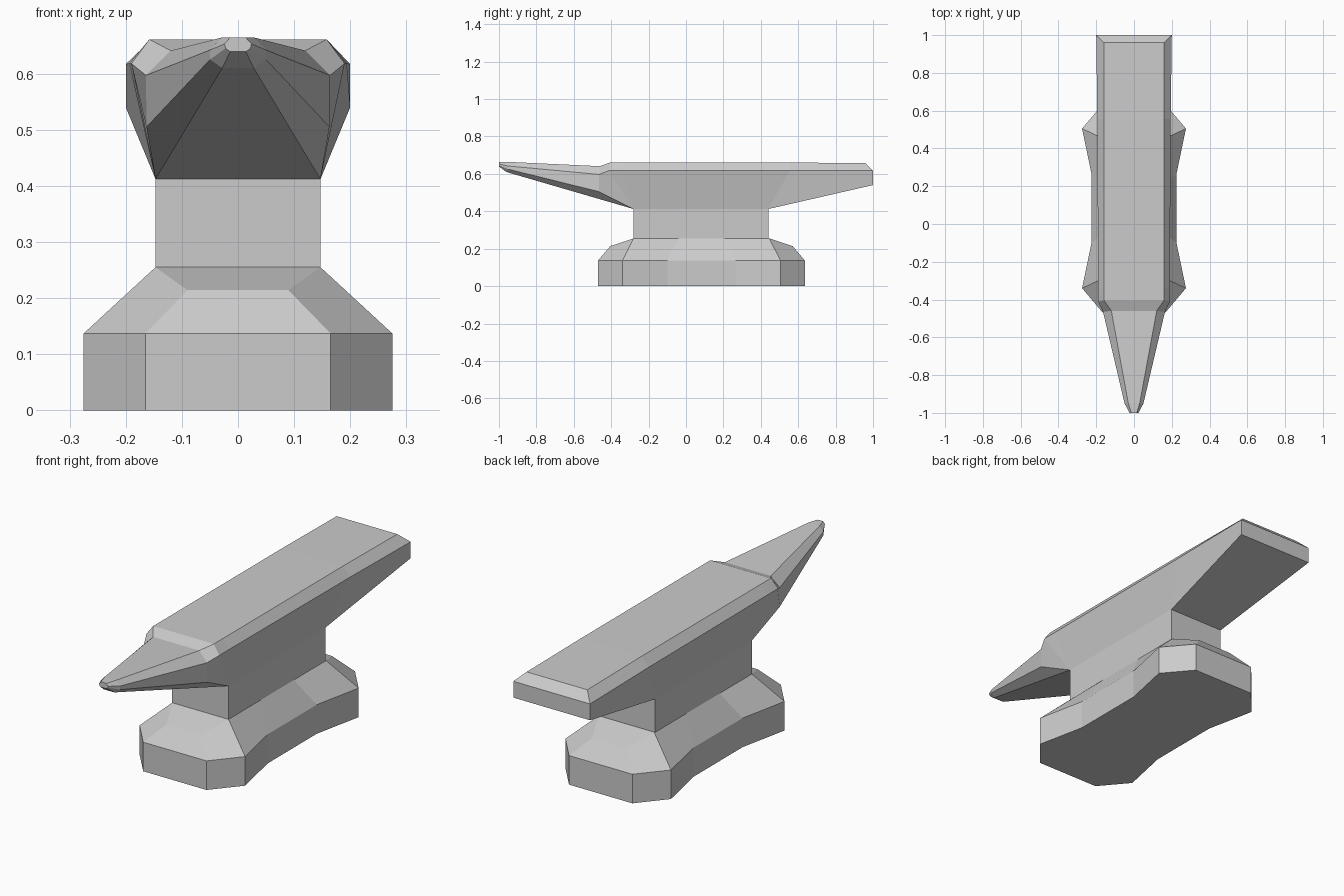
import bpy
import bmesh

default_cube = bpy.data.objects.get("Cube")
if default_cube:
    bpy.data.objects.remove(default_cube, do_unlink=True)

# One plain metal colour for the whole model
metal = bpy.data.materials.new("grey_metal")
metal.use_nodes = True
metal_colour = (0.6, 0.6, 0.6, 1)
metal.diffuse_color = metal_colour
metal.node_tree.nodes["Principled BSDF"].inputs["Base Color"].default_value = metal_colour


class PartBuilder:
    """Collects faces that share corner points, then makes a flat shaded object."""

    def __init__(self, name):
        self.name = name
        self.bm = bmesh.new()
        self.corners = {}

    def corner(self, point):
        if point not in self.corners:
            self.corners[point] = self.bm.verts.new(point)
        return self.corners[point]

    def face(self, points):
        # Corners that coincide are merged, so a quad can become a triangle
        unique = list(dict.fromkeys(points))
        if len(unique) > 2:
            self.bm.faces.new([self.corner(point) for point in unique])

    def loft(self, rings):
        for ring, following in zip(rings, rings[1:]):
            for i in range(len(ring)):
                self.face([ring[i - 1], ring[i], following[i], following[i - 1]])

    def finish(self):
        bmesh.ops.recalc_face_normals(self.bm, faces=self.bm.faces[:])
        mesh = bpy.data.meshes.new(self.name)
        self.bm.to_mesh(mesh)
        self.bm.free()
        mesh.materials.append(metal)
        part = bpy.data.objects.new(self.name, mesh)
        bpy.context.collection.objects.link(part)
        return part


def mirrored_section(half):
    """Closes a half section, listed from top to bottom, across x = 0."""
    return half + [(-x, y, z) for x, y, z in reversed(half)]


# Shared levels and extents of the waist
waist_half_width = 0.147
waist_front, waist_back = -0.28, 0.44
waist_bottom, waist_top = 0.255, 0.412
base_middle = 0.0825
foot_height = 0.137


# Base: splayed foot outline with sloping shoulders
def foot_ring(quarter):
    """Repeats a front quarter of points to the back and to the other side."""
    back = [(x, 2 * base_middle - y, z) for x, y, z in reversed(quarter)]
    return mirrored_section(quarter + back)


foot_outline = [(0.165, -0.47), (0.275, -0.34), (0.225, -0.1)]
ground_ring = foot_ring([(x, y, 0) for x, y in foot_outline])
foot_top_ring = foot_ring([(x, y, foot_height) for x, y in foot_outline])
shoulder_ring = foot_ring([
    (0.09, -0.405, 0.214),
    (waist_half_width, waist_front, waist_bottom),
    (waist_half_width, -0.04, waist_bottom),
])
base = PartBuilder("base")
base.loft([ground_ring, foot_top_ring, shoulder_ring])
base.face(ground_ring)
# The shoulder ring ends in a sloping step at the front and at the back
count = len(shoulder_ring)
half_count = count // 2
base.face([shoulder_ring[i] for i in (0, 1, -2, -1)])
base.face([shoulder_ring[half_count + i] for i in (-2, -1, 0, 1)])
base.face([point for i, point in enumerate(shoulder_ring)
           if i not in (0, half_count - 1, half_count, count - 1)])
base.finish()


# Waist: plain upright block
def waist_ring(z):
    return mirrored_section([
        (waist_half_width, waist_front, z),
        (waist_half_width, waist_back, z),
    ])


waist = PartBuilder("waist")
waist_rings = [waist_ring(waist_bottom), waist_ring(waist_top)]
waist.loft(waist_rings)
for ring in waist_rings:
    waist.face(ring)
waist.finish()

# Upper body: horn, flared sides and heel, lofted from front to back
waist_front_corner = (waist_half_width, waist_front, waist_top)
waist_back_corner = (waist_half_width, waist_back, waist_top)
heel_edge = (0.2, 1, 0.617)
heel_low = (0.2, 1, 0.54)
horn_tip = [(0.014, -1, 0.664), (0.024, -1, 0.653),
            (0.022, -1, 0.645), (0.014, -1, 0.639)]
horn_neck = [(0.03, -0.95, 0.664), (0.05, -0.95, 0.642),
             (0.05, -0.95, 0.625), (0.028, -0.96, 0.61)]
horn_root = [(0.12, -0.46, 0.641), (0.164, -0.465, 0.597),
             (0.163, -0.465, 0.505), waist_front_corner]
face_front = [(0.158, -0.405, 0.661), (0.19, -0.41, 0.618),
              waist_front_corner, waist_front_corner]
flare_front = [(0.158, -0.335, 0.661), (0.19, -0.335, 0.618),
               waist_front_corner, waist_front_corner]
flare_back = [(0.158, 0.555, 0.661), (0.194, 0.555, 0.618),
              waist_back_corner, waist_back_corner]
heel_bevel = [(0.158, 0.96, 0.657), heel_edge, heel_low, heel_low]
heel_end = [heel_edge, heel_edge, heel_low, heel_low]

sections = [mirrored_section(half) for half in (
    horn_tip, horn_neck, horn_root, face_front,
    flare_front, flare_back, heel_bevel, heel_end)]
body = PartBuilder("horn_and_body")
body.loft(sections)
body.face(sections[0])
body.face(sections[-1])
body.finish()
